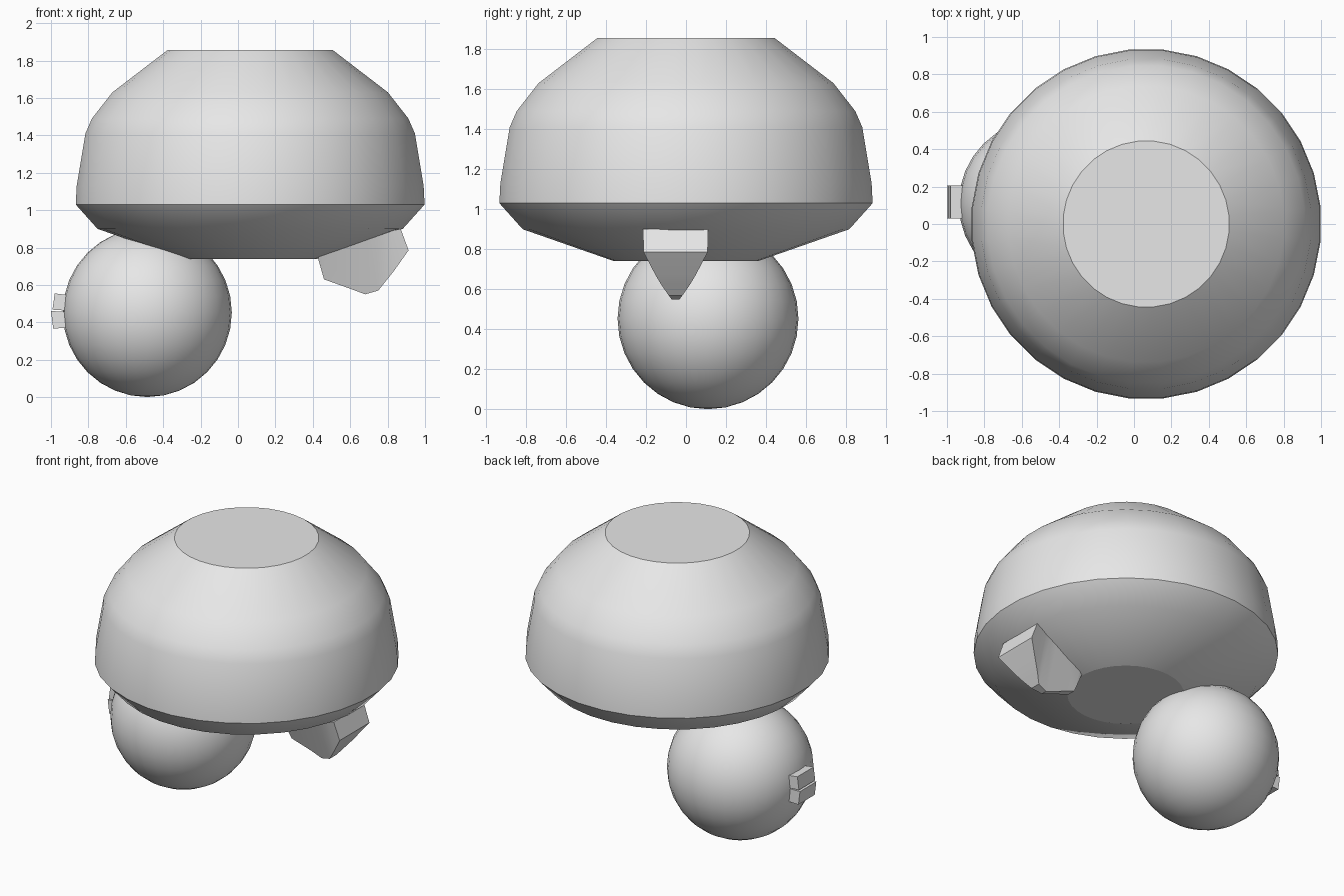
import bpy, bmesh, math

if "Cube" in bpy.data.objects:
    bpy.data.objects.remove(bpy.data.objects["Cube"])

grey = bpy.data.materials.new("plain_grey")
grey.diffuse_color = (0.8, 0.8, 0.8, 1)
grey.use_nodes = True
grey.node_tree.nodes["Principled BSDF"].inputs["Base Color"].default_value = grey.diffuse_color


def make(name, rings, smooth=None):
    """Skin a list of closed rings and cap both ends."""
    bm = bmesh.new()
    loops = [[bm.verts.new(p) for p in r] for r in rings]
    n = len(rings[0])
    for a, b in zip(loops, loops[1:]):
        for i in range(n):
            j = (i + 1) % n
            bm.faces.new((a[i], a[j], b[j], b[i]))
    caps = [bm.faces.new(loops[0]), bm.faces.new(loops[-1])]
    cap_ids = (len(bm.faces) - 2, len(bm.faces) - 1)
    bmesh.ops.recalc_face_normals(bm, faces=bm.faces[:])
    me = bpy.data.meshes.new(name)
    bm.to_mesh(me)
    bm.free()
    me.materials.append(grey)
    ob = bpy.data.objects.new(name, me)
    bpy.context.collection.objects.link(ob)
    if smooth:
        bpy.ops.object.select_all(action='DESELECT')
        ob.select_set(True)
        bpy.context.view_layer.objects.active = ob
        bpy.ops.object.shade_smooth_by_angle(angle=math.radians(smooth))
        for i in cap_ids:
            me.polygons[i].use_smooth = False
    return ob


# Dome body: turned profile of (radius, height)
SEG = 32
profile = [(0.36, 0.74), (0.82, 0.90), (0.937, 1.03), (0.932, 1.13),
           (0.885, 1.41), (0.85, 1.49), (0.74, 1.63), (0.445, 1.855)]
rings = []
for r, z in profile:
    ring = []
    for i in range(SEG):
        a = (i + 0.5) * 2 * math.pi / SEG
        ring.append((0.065 + r * math.cos(a), r * math.sin(a), z))
    rings.append(ring)
make("dome_body", rings, 30)

# Ball under the dome
bpy.ops.mesh.primitive_uv_sphere_add(segments=32, ring_count=16, radius=0.452,
                                     location=(-0.485, 0.11, 0.453))
ball = bpy.context.object
ball.name = "ball"
ball.data.materials.append(grey)
bpy.ops.object.shade_smooth()

# Keel-shaped spout: (bottom x, bottom z, bottom half width, top x, top z, top half width)
stations = [(0.43, 0.735, 0.06, 0.43, 0.76, 0.08),
            (0.46, 0.63, 0.03, 0.46, 0.77, 0.085),
            (0.60, 0.58, 0.02, 0.60, 0.82, 0.11),
            (0.68, 0.55, 0.02, 0.68, 0.85, 0.13),
            (0.75, 0.57, 0.035, 0.74, 0.87, 0.14),
            (0.79, 0.62, 0.07, 0.78, 0.88, 0.145),
            (0.83, 0.67, 0.10, 0.82, 0.89, 0.155),
            (0.912, 0.785, 0.16, 0.87, 0.90, 0.163)]
yc = -0.052
make("spout", [[(xb, yc - wb, zb), (xb, yc + wb, zb), (xt, yc + wt, zt), (xt, yc - wt, zt)]
               for xb, zb, wb, xt, zt, wt in stations], 30)

# Two small stacked knobs on the side of the ball
for name, corners in (
        ("upper_knob", [(-0.90, 0.545), (-0.98, 0.555), (-0.992, 0.468), (-0.90, 0.462)]),
        ("lower_knob", [(-0.90, 0.458), (-1.0, 0.460), (-0.988, 0.368), (-0.90, 0.370)])):
    make(name, [[(x, y, z) for x, z in corners] for y in (0.03, 0.205)])
